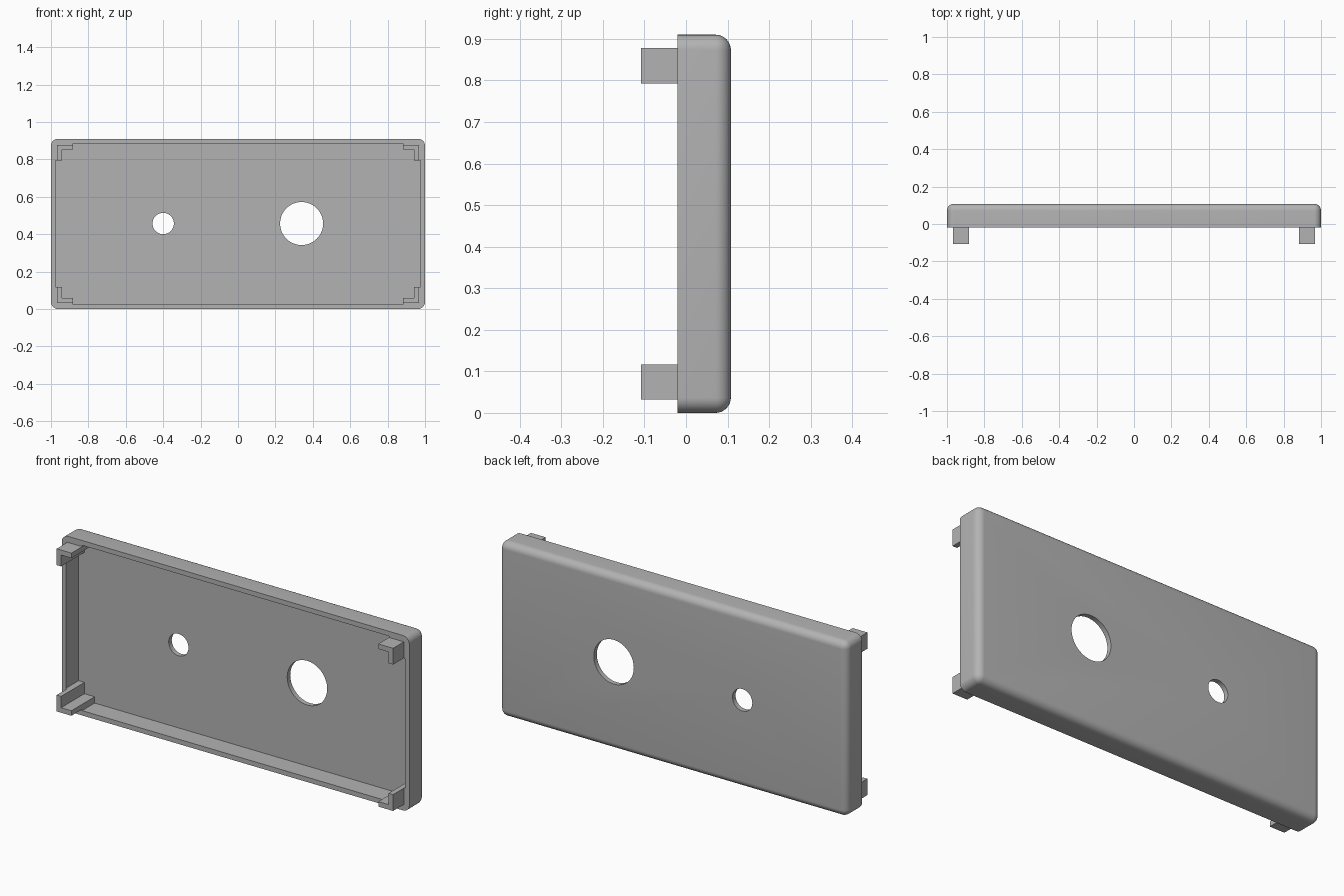
import bpy, bmesh, math
from mathutils import Matrix, Vector

if "Cube" in bpy.data.objects:
    bpy.data.objects.remove(bpy.data.objects["Cube"], do_unlink=True)

WIDTH, HEIGHT = 2.0, 0.91
RIM, BACK, TAB_END = -0.02, 0.108, -0.108
WALL, RADIUS = 0.025, 0.037
FLOOR = BACK - WALL

grey = bpy.data.materials.new("plain grey")
grey.use_nodes = True
grey.diffuse_color = (0.45, 0.45, 0.45, 1)
grey.node_tree.nodes["Principled BSDF"].inputs["Base Color"].default_value = grey.diffuse_color


def make_object(name, bm):
    bmesh.ops.recalc_face_normals(bm, faces=bm.faces)
    mesh = bpy.data.meshes.new(name)
    bm.to_mesh(mesh)
    bm.free()
    mesh.materials.append(grey)
    obj = bpy.data.objects.new(name, mesh)
    bpy.context.collection.objects.link(obj)
    return obj


def box_bmesh(low, high):
    low, high = Vector(low), Vector(high)
    bm = bmesh.new()
    bmesh.ops.create_cube(bm, size=1, matrix=Matrix.Translation((low + high) / 2)
                          @ Matrix.Diagonal((*(high - low), 1)))
    return bm


def cut(target, cutter):
    mod = target.modifiers.new("cut", 'BOOLEAN')
    mod.operation, mod.solver, mod.object = 'DIFFERENCE', 'EXACT', cutter
    bpy.context.view_layer.objects.active = target
    bpy.ops.object.modifier_apply(modifier=mod.name)
    bpy.data.objects.remove(cutter, do_unlink=True)


# Cover: a block rounded on every edge except the open front rim
bm = box_bmesh((-WIDTH / 2, RIM, 0), (WIDTH / 2, BACK, HEIGHT))
rounded = [e for e in bm.edges if max(v.co.y for v in e.verts) > RIM + 0.01]
bmesh.ops.bevel(bm, geom=rounded, offset=RADIUS, segments=8, profile=0.5, affect='EDGES')
cover = make_object("cover_shell", bm)

# Hollow the inside
cut(cover, make_object("cavity_cutter", box_bmesh(
    (-WIDTH / 2 + WALL, RIM - 0.1, WALL), (WIDTH / 2 - WALL, FLOOR, HEIGHT - WALL))))

# Two round holes through the panel
for x, radius in ((-0.4, 0.057), (0.34, 0.115)):
    bm = bmesh.new()
    bmesh.ops.create_cone(bm, cap_ends=True, segments=64, radius1=radius, radius2=radius, depth=0.4,
                          matrix=Matrix.Translation((x, BACK, 0.457)) @ Matrix.Rotation(math.pi / 2, 4, 'X'))
    cut(cover, make_object("hole_cutter", bm))

bpy.ops.object.select_all(action='DESELECT')
cover.select_set(True)
bpy.context.view_layer.objects.active = cover
bpy.ops.object.shade_smooth_by_angle(angle=math.radians(30))


def corner_bracket(name, sx, sz, gap, y0, y1):
    """L-shaped prism in one corner, leaving a gap to the inner walls."""
    a, t, reach = WALL + gap, 0.058, 0.117
    profile = [(a, a), (reach, a), (reach, t), (t, t), (t, reach), (a, reach)]
    bm = bmesh.new()
    verts = [bm.verts.new((sx * (WIDTH / 2 - u), y0, HEIGHT / 2 + sz * (HEIGHT / 2 - w)))
             for u, w in profile]
    face = bm.faces.new(verts)
    moved = bmesh.ops.extrude_face_region(bm, geom=[face])["geom"]
    bmesh.ops.translate(bm, vec=(0, y1 - y0, 0),
                        verts=[g for g in moved if isinstance(g, bmesh.types.BMVert)])
    return make_object(name, bm)


# Four corner clips: a base filling the corner and a tab standing proud of the rim
for sx, side in ((-1, "right"), (1, "left")):
    for sz, level in ((-1, "lower"), (1, "upper")):
        corner_bracket(f"{level}_{side}_clip_base", sx, sz, 0, RIM, FLOOR)
        corner_bracket(f"{level}_{side}_clip_tab", sx, sz, 0.007, TAB_END, RIM)
